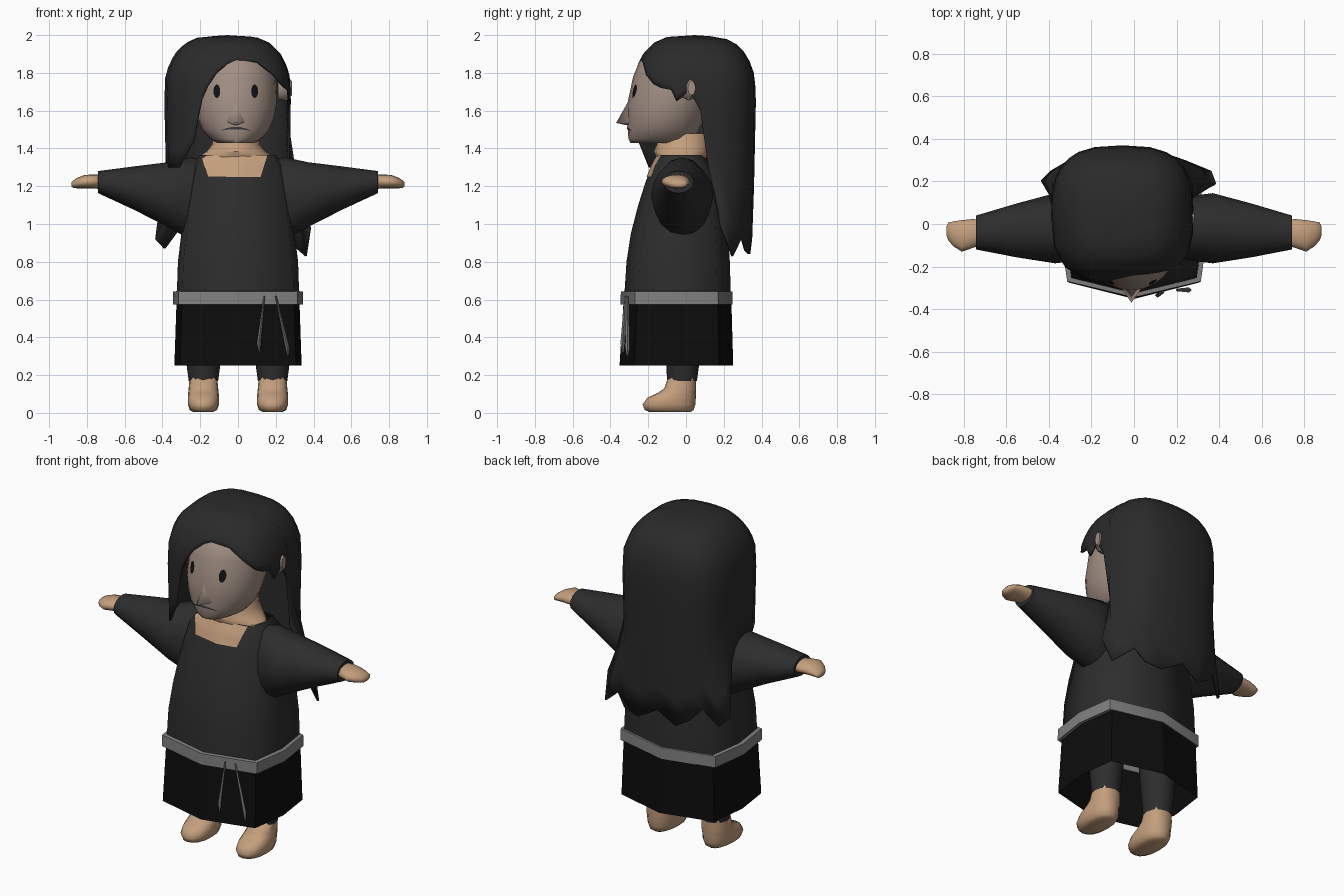
import bpy, bmesh, math
from mathutils import Vector
from mathutils.bvhtree import BVHTree

if "Cube" in bpy.data.objects:
    bpy.data.objects.remove(bpy.data.objects["Cube"])


def material(name, rgb):
    m = bpy.data.materials.new(name)
    m.diffuse_color = (*rgb, 1)
    m.use_nodes = True
    m.node_tree.nodes["Principled BSDF"].inputs["Base Color"].default_value = m.diffuse_color
    return m


SKIN = material("tan skin", (0.55, 0.345, 0.205))
FACE = material("pale face", (0.36, 0.275, 0.23))
DRESS = material("dark grey cloth", (0.026, 0.026, 0.027))
SKIRT = material("black skirt cloth", (0.004, 0.004, 0.004))
HAIR = material("charcoal hair", (0.023, 0.023, 0.024))
BELT = material("grey belt", (0.22, 0.22, 0.22))
BLACK = material("eye black", (0.006, 0.006, 0.007))
LIP = material("mouth grey", (0.04, 0.045, 0.055))


def make(name, verts, faces, mat, smooth=40):
    me = bpy.data.meshes.new(name)
    bm = bmesh.new()
    vs = [bm.verts.new(v) for v in verts]
    for f in faces:
        bm.faces.new([vs[i] for i in f])
    bmesh.ops.remove_doubles(bm, verts=bm.verts, dist=1e-5)
    bmesh.ops.recalc_face_normals(bm, faces=bm.faces)
    bm.to_mesh(me)
    bm.free()
    me.materials.append(mat)
    if smooth:
        me.polygons.foreach_set("use_smooth", [True] * len(me.polygons))
        me.set_sharp_from_angle(angle=math.radians(smooth))
    ob = bpy.data.objects.new(name, me)
    bpy.context.collection.objects.link(ob)
    return ob


def spow(v, p):
    return math.copysign(abs(v) ** p, v)


def loft(name, sections, mat, n=16, p=(1, 1), axis="z", caps=True, closed=False, smooth=40):
    """Sections are (position, centre a, centre b, radius a, radius b)."""
    verts, faces = [], []
    for t, ca, cb, ra, rb in sections:
        for i in range(n):
            a = 2 * math.pi * i / n
            u, v = ca + ra * spow(math.sin(a), p[0]), cb - rb * spow(math.cos(a), p[1])
            verts.append((u, v, t) if axis == "z" else (t, u, v))
    m = len(sections)
    for k in range(m if closed else m - 1):
        for i in range(n):
            j, q = (i + 1) % n, (k + 1) % m
            faces.append((k * n + i, k * n + j, q * n + j, q * n + i))
    if caps and not closed:
        faces += [tuple(range(n)), tuple(range((m - 1) * n, m * n))]
    return make(name, verts, faces, mat, smooth)


def body(rows, cx=0.0):
    """Rows of (z, half width, front y, back y) turned into loft sections."""
    return [(z, cx, (f + b) / 2, hx, (b - f) / 2) for z, hx, f, b in rows]


def patch(name, target, shape, mat, nu=8, nv=4, lift=0.004):
    """Plate laid on the front of a target; shape(u, v) gives x, z."""
    me = target.data
    tree = BVHTree.FromPolygons([v.co for v in me.vertices],
                                [tuple(q.vertices) for q in me.polygons])
    verts, faces = [], []
    for j in range(nv + 1):
        for i in range(nu + 1):
            x, z = shape(2 * i / nu - 1, j / nv)
            hit = tree.ray_cast(Vector((x, -2, z)), Vector((0, 1, 0)))[0]
            y = hit.y if hit else -0.1
            verts.append((x, y - lift, z))
    w = nu + 1
    for j in range(nv):
        for i in range(nu):
            faces.append((j * w + i, j * w + i + 1, (j + 1) * w + i + 1, (j + 1) * w + i))
    return make(name, verts, faces, mat)


# Dress top, skirt and belt
OCT = (0.27, 0.85)
torso = loft("dress_top", body([
    (0.60, 0.325, -0.328, 0.238), (0.80, 0.318, -0.315, 0.232), (0.95, 0.30, -0.292, 0.222),
    (1.10, 0.28, -0.253, 0.21), (1.22, 0.26, -0.215, 0.18), (1.31, 0.24, -0.18, 0.13),
    (1.365, 0.20, -0.15, 0.10)]), DRESS, n=8, p=OCT, caps=False, smooth=70)
loft("skirt", body([(0.25, 0.337, -0.352, 0.25), (0.60, 0.325, -0.33, 0.24)]),
     SKIRT, n=8, p=OCT, caps=False, smooth=0)
loft("belt", body([(0.575, 0.345, -0.347, 0.247), (0.642, 0.345, -0.345, 0.245),
                   (0.645, 0.32, -0.32, 0.23), (0.575, 0.32, -0.32, 0.23)]),
     BELT, n=8, p=OCT, closed=True, smooth=60)

# Hanging belt ends
for k, (x0, y0, x1, y1, zb) in enumerate([(0.14, -0.32, 0.11, -0.335, 0.32),
                                          (0.20, -0.31, 0.26, -0.31, 0.30)]):
    loft(f"belt_end_{k + 1}", [(0.62, x0, y0, 0.004, 0.006), (zb + 0.05, x1, y1, 0.011, 0.012),
                               (zb, x1 + 0.005, y1, 0.004, 0.005)], BELT, n=4)

# Neck and square neckline
loft("neck", body([(1.30, 0.20, -0.13, 0.09), (1.358, 0.195, -0.16, 0.11),
                   (1.385, 0.155, -0.17, 0.13), (1.42, 0.128, -0.155, 0.13),
                   (1.48, 0.115, -0.14, 0.13)], -0.01), SKIN, caps=False)
patch("neckline_skin", torso, lambda u, v: (-0.02 + u * (0.14 + 0.035 * v), 1.25 + 0.113 * v),
      SKIN, nu=10, nv=6, lift=0.007)

for side, s in (("left", -1), ("right", 1)):
    # Sleeves, hands
    loft(f"{side}_sleeve", [
        (s * 0.17, -0.02, 1.13, 0.11, 0.21), (s * 0.25, -0.02, 1.135, 0.15, 0.218),
        (s * 0.37, -0.02, 1.155, 0.165, 0.172), (s * 0.55, -0.03, 1.19, 0.127, 0.115),
        (s * 0.742, -0.04, 1.222, 0.08, 0.058), (s * 0.742, -0.042, 1.222, 0.06, 0.03)],
        DRESS, n=16, axis="x", caps=False, smooth=60)
    loft(f"{side}_hand", [
        (s * 0.72, -0.04, 1.222, 0.06, 0.038), (s * 0.76, -0.045, 1.225, 0.068, 0.037),
        (s * 0.81, -0.056, 1.224, 0.074, 0.036), (s * 0.85, -0.046, 1.217, 0.058, 0.028),
        (s * 0.873, -0.035, 1.21, 0.042, 0.02), (s * 0.882, -0.033, 1.21, 0.02, 0.01)],
        SKIN, axis="x", smooth=80)
    # Trouser legs, feet
    c = s * 0.183
    loft(f"{side}_trouser_leg", body([(0.17, 0.078, -0.10, 0.058), (0.26, 0.09, -0.105, 0.07),
                                      (0.55, 0.11, -0.13, 0.09)], c), DRESS, n=12, caps=False)
    loft(f"{side}_foot", body([
        (0.004, 0.05, -0.19, 0.025), (0.015, 0.072, -0.218, 0.04), (0.045, 0.083, -0.23, 0.05),
        (0.08, 0.083, -0.205, 0.052), (0.105, 0.081, -0.15, 0.053), (0.13, 0.078, -0.115, 0.054),
        (0.19, 0.073, -0.095, 0.054)], c), SKIN, p=(0.85, 0.85), smooth=80)
    # Ears
    e = -0.012 + s * 0.225
    loft(f"{side}_ear", [(e, 0.0, 1.71, 0.03, 0.05), (e + s * 0.045, 0.018, 1.715, 0.038, 0.062),
                         (e + s * 0.072, 0.03, 1.72, 0.02, 0.038)], FACE, n=10, axis="x")

# Head and nose
head = loft("head", body([
    (1.43, 0.10, -0.295, 0.03), (1.45, 0.135, -0.305, 0.05), (1.50, 0.178, -0.308, 0.07),
    (1.56, 0.202, -0.31, 0.10), (1.63, 0.215, -0.312, 0.13), (1.70, 0.217, -0.297, 0.16),
    (1.78, 0.213, -0.28, 0.16), (1.86, 0.19, -0.247, 0.13), (1.91, 0.13, -0.19, 0.09)], -0.012),
    FACE, n=24, smooth=60)
X = -0.012
make("nose", [(X, -0.305, 1.65), (X - 0.055, -0.292, 1.54), (X + 0.055, -0.292, 1.54),
              (X, -0.37, 1.535), (X, -0.30, 1.52)],
     [(0, 1, 3), (0, 3, 2), (1, 4, 3), (4, 2, 3)], FACE, smooth=150)

# Eyes and mouth
for side, s in (("left", -1), ("right", 1)):
    patch(f"{side}_eye", head, lambda u, v: (
        X + s * 0.1 + 0.018 * u * math.sin(math.pi * v), 1.703 - 0.036 * math.cos(math.pi * v)),
        BLACK, nu=4, nv=8)
patch("mouth", head, lambda u, v: (
    X + 0.08 * u, 1.508 - 0.014 * u * u + (v - 0.5) * 0.012 * (1.1 - u * u)), LIP, nu=10, nv=1)

# Long hair: columns run from the crown to an end height set for each angle
ENDS = [(0, 1.85), (4, 1.87), (23, 1.86), (42, 1.79), (55, 1.74), (65, 1.72), (75, 1.71),
        (80, 1.65), (84, 1.67), (88, 1.71),
        (92, 1.6), (97, 1.3), (110, 0.98), (125, 0.83), (140, 0.93), (150, 0.86), (165, 0.84),
        (180, 0.92), (195, 0.85), (210, 0.90), (222, 0.97), (235, 0.87), (247, 0.92),
        (260, 1.22), (270, 1.31), (290, 1.30), (313, 1.30), (335, 1.44), (340, 1.56),
        (344, 1.66), (349, 1.73), (355, 1.80)]
PROFILE = [(2.0, 0), (1.99, 0.45), (1.96, 0.66), (1.90, 0.84), (1.84, 0.93), (1.78, 0.985),
           (1.65, 1.0), (1.2, 0.97), (0.83, 0.93)]


def hair_radius(z):
    for (z0, r0), (z1, r1) in zip(PROFILE, PROFILE[1:]):
        if z >= z1:
            return r0 + (r1 - r0) * (z0 - z) / (z0 - z1)
    return PROFILE[-1][1]


ROWS = 14
verts, faces = [], []
for deg, end in ENDS:
    a = math.radians(deg)
    for k in range(ROWS + 1):
        z = 2 - (2 - end) * (k / ROWS) ** 2
        r = hair_radius(z)
        low = max(0, 1.3 - z)
        x = -0.055 + (0.335 * r + 0.4 * low * math.sin(a) ** 2) * spow(math.sin(a), 0.7)
        x += low * 0.1 * abs(math.sin(a))
        verts.append((x, 0.045 - 0.325 * r * spow(math.cos(a), 0.7), z))
m, w = len(ENDS), ROWS + 1
for c in range(m):
    d = (c + 1) % m
    for k in range(ROWS):
        quad = (c * w + k, d * w + k, d * w + k + 1, c * w + k + 1)
        faces.append(quad if k else (quad[0], quad[2], quad[3]))
hair = make("long_hair", verts, faces, HAIR, smooth=50)
thick = hair.modifiers.new("thickness", "SOLIDIFY")
thick.thickness = 0.012
thick.offset = -1
